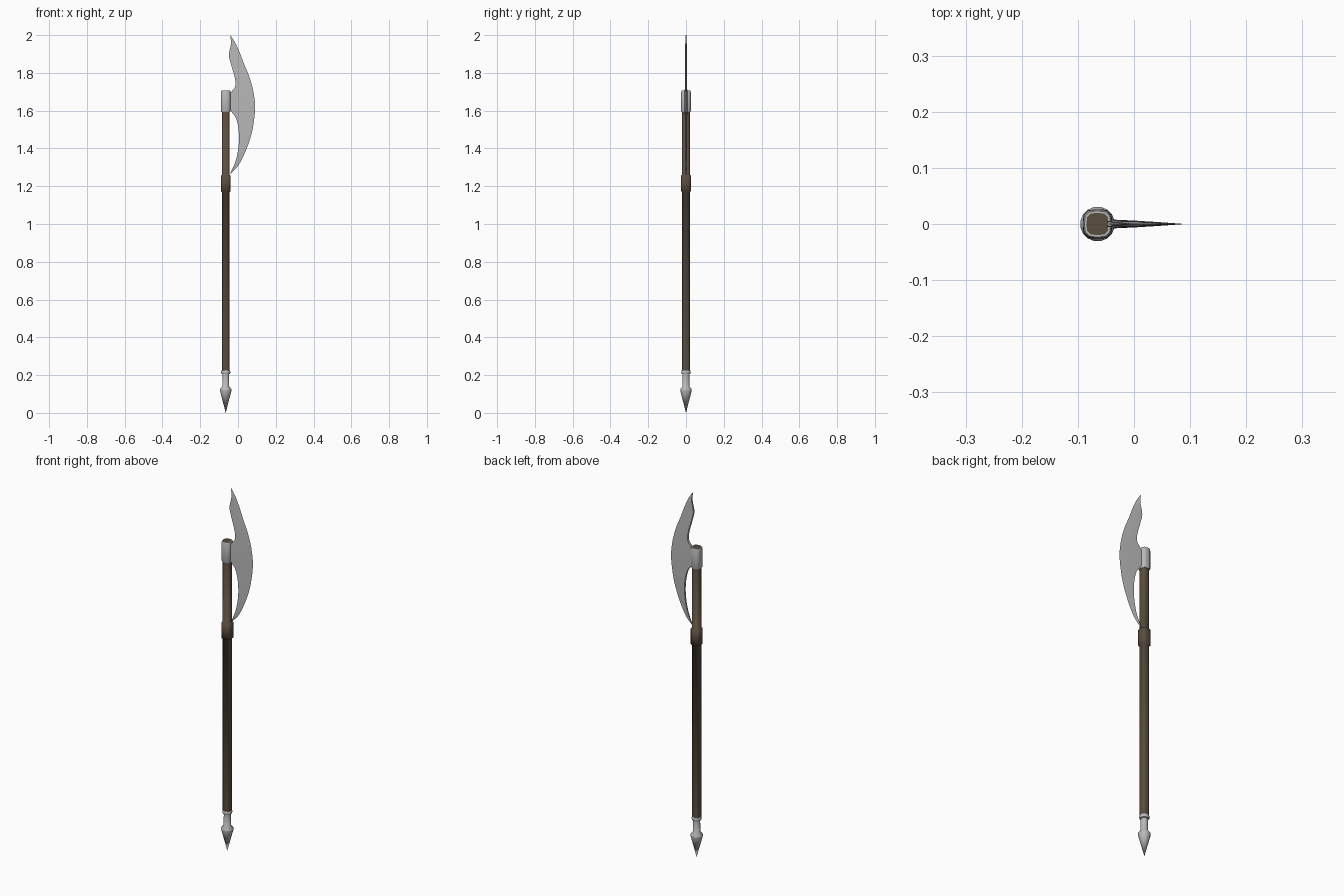
import bpy, bmesh, math
from mathutils import Vector

if "Cube" in bpy.data.objects:
    bpy.data.objects.remove(bpy.data.objects["Cube"])

CX = -0.065  # shaft axis


def material(name, rgb):
    m = bpy.data.materials.new(name)
    m.diffuse_color = (*rgb, 1)
    m.use_nodes = True
    m.node_tree.nodes["Principled BSDF"].inputs["Base Color"].default_value = m.diffuse_color
    return m


METAL = material("steel", (0.5, 0.49, 0.49))
WOOD = material("dark_wood", (0.105, 0.075, 0.05))


def finish(name, bm, mat, angle=None):
    me = bpy.data.meshes.new(name)
    bm.to_mesh(me)
    bm.free()
    ob = bpy.data.objects.new(name, me)
    bpy.context.collection.objects.link(ob)
    me.materials.append(mat)
    if angle:
        bpy.ops.object.select_all(action='DESELECT')
        ob.select_set(True)
        bpy.context.view_layer.objects.active = ob
        bpy.ops.object.shade_smooth_by_angle(angle=math.radians(angle))
    return ob


def loft(name, profile, mat, power=2, sides=16, angle=None, cap_top=True):
    """Stack rings (z, radius) on the shaft axis; power 2 = round, 4 = rounded square."""
    bm = bmesh.new()
    rings = []
    for z, r in profile:
        ring = []
        for i in range(sides):
            a = 2 * math.pi * (i + 0.5) / sides
            c, s = math.cos(a), math.sin(a)
            k = r / (abs(c) ** power + abs(s) ** power) ** (1 / power)
            ring.append(bm.verts.new((CX + k * c, k * s, z)))
        rings.append(ring)
    for lo, hi in zip(rings, rings[1:]):
        for i in range(sides):
            j = (i + 1) % sides
            bm.faces.new((lo[i], lo[j], hi[j], hi[i])).smooth = True
    if cap_top:
        bm.faces.new(rings[-1])
    bmesh.ops.remove_doubles(bm, verts=bm.verts, dist=1e-5)
    return finish(name, bm, mat, angle)


# Shaft with its raised grip band, smoothed as one skin
loft("shaft", [(0.21, 0.02), (1.17, 0.02), (1.173, 0.026), (1.256, 0.026),
               (1.26, 0.02), (1.705, 0.02)], WOOD, power=4)

# Metal socket around the top of the shaft
loft("socket", [(1.592, 0.019), (1.592, 0.023), (1.598, 0.0255), (1.698, 0.0255),
                (1.706, 0.023), (1.706, 0.0195), (1.695, 0.0195)],
     METAL, power=3.5, angle=50, cap_top=False)

# Butt spike: cone, neck and ring
loft("butt_spike", [(0, 0), (0.118, 0.031), (0.126, 0.031), (0.14, 0.0185), (0.205, 0.0175),
                    (0.207, 0.023), (0.213, 0.025), (0.219, 0.025), (0.225, 0.022), (0.225, 0.018)],
     METAL, angle=50, cap_top=False)

# Blade: rows of inner x, z, outer x, z, half thickness at the spine
ROWS = [(-.042, 2.0, -.042, 2.0, .002), (-.037, 1.955, -.016, 1.962, .004),
        (-.048, 1.895, .008, 1.91, .005), (-.034, 1.835, .033, 1.845, .006),
        (-.016, 1.77, .058, 1.785, .006), (-.016, 1.725, .075, 1.73, .006),
        (-.043, 1.685, .085, 1.68, .008), (-.043, 1.61, .091, 1.62, .008),
        (-.013, 1.565, .085, 1.55, .006), (.003, 1.5, .071, 1.475, .006),
        (.004, 1.42, .042, 1.39, .005), (-.012, 1.335, .002, 1.31, .004),
        (-.044, 1.262, -.044, 1.262, .002)]


def smooth_rows(rows, steps=4):
    """Catmull-Rom curve through the rows."""
    pts = [Vector(r) for r in rows]
    out = []
    for i in range(len(pts) - 1):
        p0, p1, p2, p3 = pts[max(i - 1, 0)], pts[i], pts[i + 1], pts[min(i + 2, len(pts) - 1)]
        for s in range(steps):
            t = s / steps
            out.append(0.5 * (2 * p1 + (p2 - p0) * t + (2 * p0 - 5 * p1 + 4 * p2 - p3) * t * t
                              + (3 * p1 - p0 - 3 * p2 + p3) * t ** 3))
    return out + [pts[-1]]


bm = bmesh.new()
COLS = (0, 0.35, 0.7, 1)
grid = []
for xi, zi, xo, zo, h in smooth_rows(ROWS):
    loop = []
    for side, cols in ((-1, COLS), (1, COLS[-2::-1])):
        for t in cols:
            y = side * h * (1 - t ** 1.3)
            loop.append(bm.verts.new((xi + (xo - xi) * t, y, zi + (zo - zi) * t)))
    grid.append(loop)
for a, b in zip(grid, grid[1:]):
    n = len(a)
    for i in range(n):
        j = (i + 1) % n
        bm.faces.new((a[i], b[i], b[j], a[j]))
bm.faces.new(grid[0])
bm.faces.new(grid[-1][::-1])
bmesh.ops.remove_doubles(bm, verts=bm.verts, dist=1e-5)
bmesh.ops.recalc_face_normals(bm, faces=bm.faces)
finish("blade", bm, METAL, angle=40)
